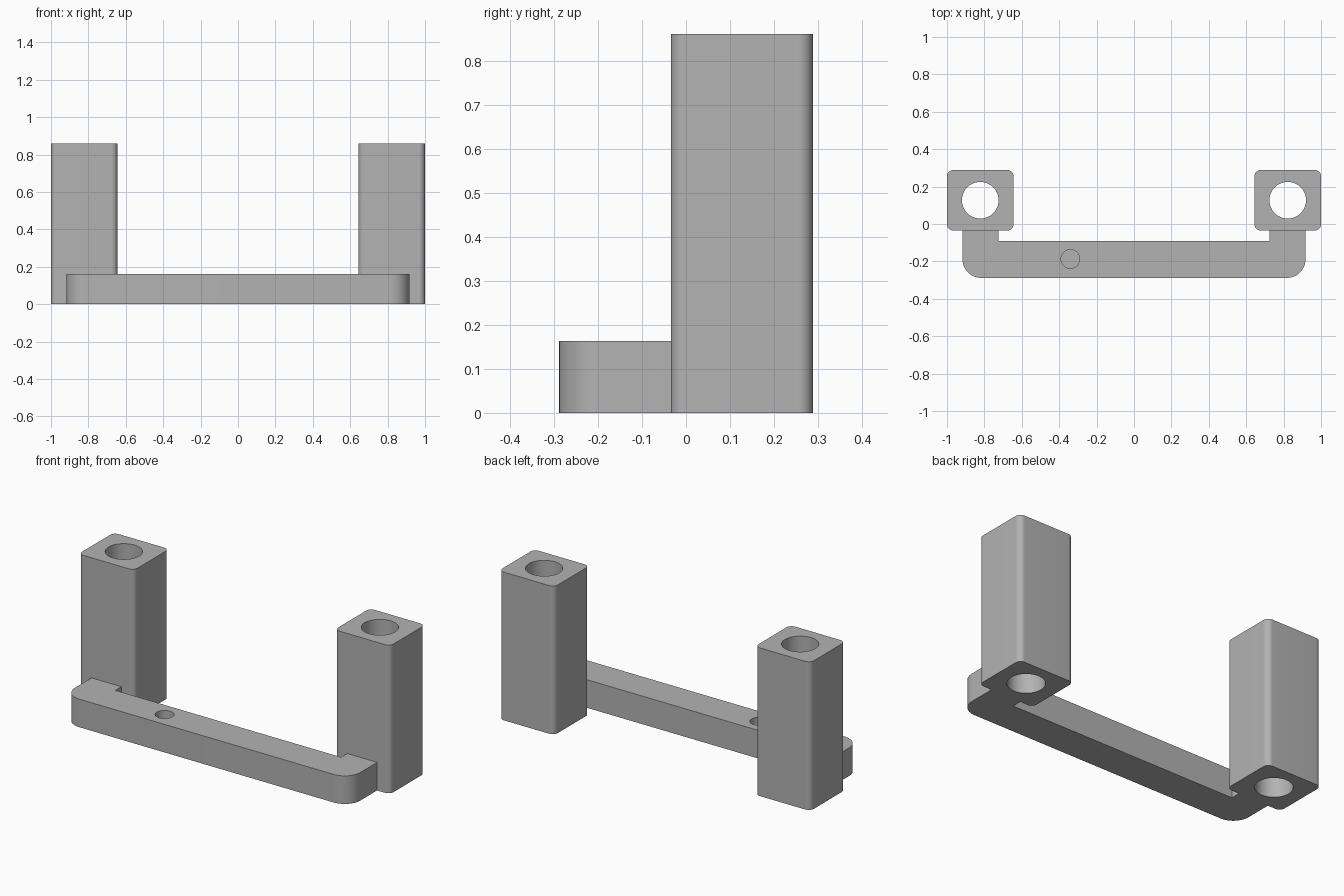
import bpy, bmesh, math
from mathutils import Vector

cube = bpy.data.objects.get("Cube")
if cube:
    bpy.data.objects.remove(cube, do_unlink=True)

# One grey for the whole bracket
GREY = (0.45, 0.45, 0.45, 1)
grey = bpy.data.materials.new("plain grey")
grey.use_nodes = True
grey.diffuse_color = GREY
grey.node_tree.nodes["Principled BSDF"].inputs["Base Color"].default_value = GREY

POST_X, POST_Y = 0.822, 0.127       # post centre
POST_W, POST_D, POST_H = 0.356, 0.323, 0.86
BAR_FRONT, BAR_BACK, BAR_H = -0.288, -0.09, 0.163
BAR_OUT, BAR_IN = 0.917, 0.725      # outer and inner x of the bar ends
POST_FRONT = POST_Y - POST_D / 2


def rounded(points, steps=14):
    """Outline of (x, y, corner radius) points with right-angle corners rounded."""
    out = []
    for i, (x, y, r) in enumerate(points):
        p = Vector((x, y))
        if not r:
            out.append(p)
            continue
        a = (Vector(points[i - 1][:2]) - p).normalized() * r
        b = (Vector(points[(i + 1) % len(points)][:2]) - p).normalized() * r
        for k in range(steps + 1):
            t = k / steps * math.pi / 2
            out.append(p + a * (1 - math.sin(t)) + b * (1 - math.cos(t)))
    return out


def circle(x, y, r, n=64):
    return [Vector((x + r * math.cos(2 * math.pi * k / n),
                    y + r * math.sin(2 * math.pi * k / n))) for k in range(n)]


def prism(name, outline, z0, z1):
    """Extrude a flat outline upward."""
    bm = bmesh.new()
    face = bm.faces.new([bm.verts.new((p.x, p.y, z0)) for p in outline])
    top = bmesh.ops.extrude_face_region(bm, geom=[face])["geom"]
    bmesh.ops.translate(bm, vec=(0, 0, z1 - z0),
                        verts=[v for v in top if isinstance(v, bmesh.types.BMVert)])
    bmesh.ops.recalc_face_normals(bm, faces=bm.faces)
    mesh = bpy.data.meshes.new(name)
    bm.to_mesh(mesh)
    bm.free()
    mesh.materials.append(grey)
    obj = bpy.data.objects.new(name, mesh)
    bpy.context.collection.objects.link(obj)
    return obj


def drill(obj, x, y, r, z0, z1):
    """Cut a round hole, then smooth the curved walls."""
    cutter = prism("hole_cutter", circle(x, y, r), z0, z1)
    cutter.hide_render = True
    mod = obj.modifiers.new("hole", "BOOLEAN")
    mod.operation = "DIFFERENCE"
    mod.solver = "EXACT"
    mod.object = cutter
    bpy.context.view_layer.update()
    done = obj.evaluated_get(bpy.context.evaluated_depsgraph_get())
    mesh = bpy.data.meshes.new_from_object(done)
    obj.modifiers.clear()
    obj.data = mesh
    bpy.data.objects.remove(cutter, do_unlink=True)
    mesh.shade_smooth()
    mesh.set_sharp_from_angle(angle=math.radians(30))


# Upright posts, bored right through
for side, name in ((-1, "right_post"), (1, "left_post")):
    cx = side * POST_X
    corners = [(cx + sx * POST_W / 2, POST_Y + sy * POST_D / 2, 0.033)
               for sx, sy in ((-1, -1), (1, -1), (1, 1), (-1, 1))]
    post = prism(name, rounded(corners), 0, POST_H)
    drill(post, cx, POST_Y, 0.098, -0.1, POST_H + 0.1)

# Cross bar with short arms reaching back to the posts, and a blind hole on top
bar = prism("cross_bar", rounded([
    (-BAR_OUT, BAR_FRONT, 0.1), (BAR_OUT, BAR_FRONT, 0.1),
    (BAR_OUT, POST_FRONT, 0), (BAR_IN, POST_FRONT, 0),
    (BAR_IN, BAR_BACK, 0), (-BAR_IN, BAR_BACK, 0),
    (-BAR_IN, POST_FRONT, 0), (-BAR_OUT, POST_FRONT, 0)]), 0, BAR_H)
drill(bar, -0.34, -0.187, 0.05, 0.06, BAR_H + 0.1)
